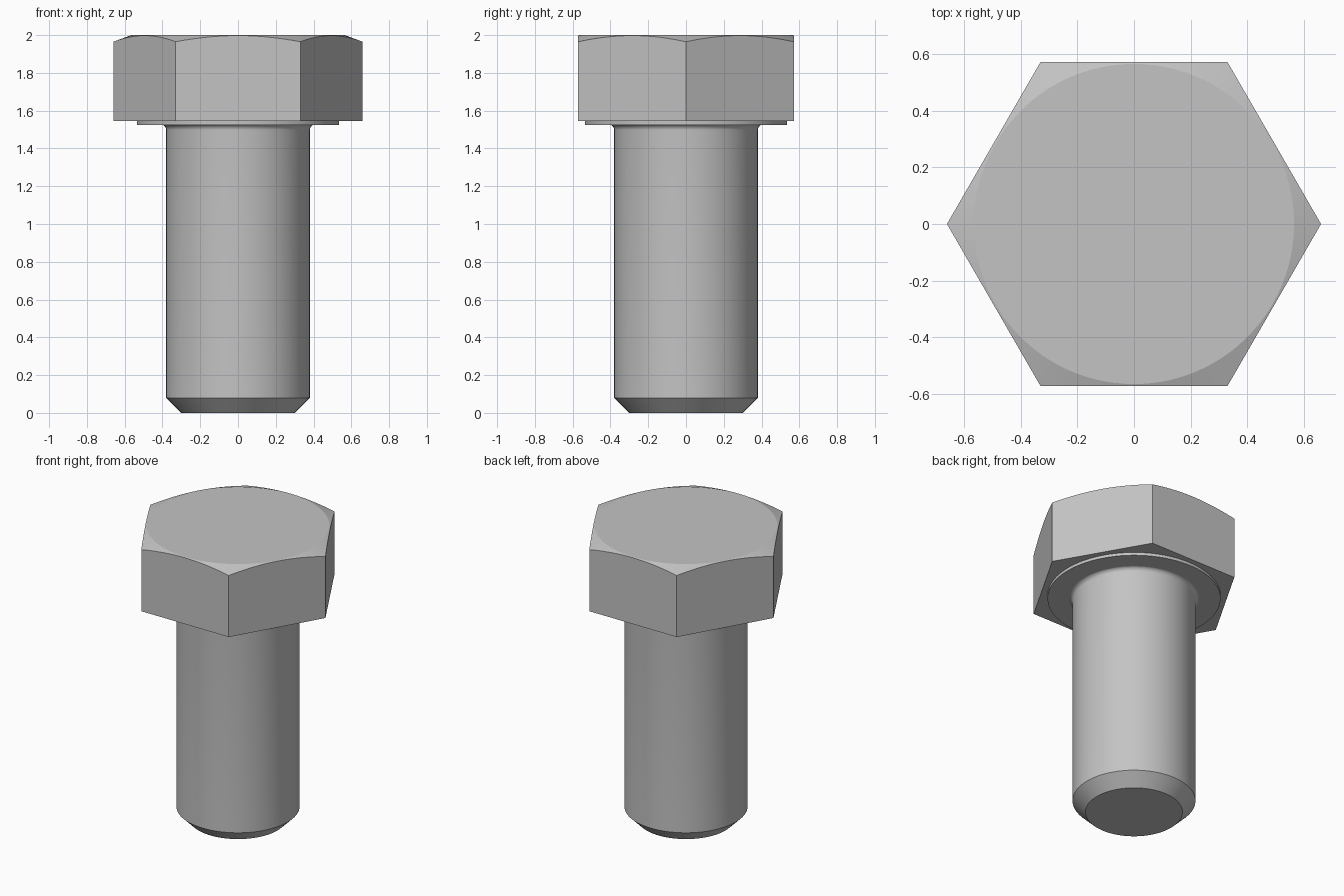
import bpy
import bmesh
import math

cube = bpy.data.objects.get("Cube")
if cube:
    bpy.data.objects.remove(cube, do_unlink=True)

steel = bpy.data.materials.new("plain steel grey")
steel.use_nodes = True
colour = (0.55, 0.55, 0.55, 1)
steel.diffuse_color = colour
steel.node_tree.nodes["Principled BSDF"].inputs["Base Color"].default_value = colour


def loft(name, rings):
    """Skin a stack of equal-length point rings, closed at both ends."""
    bm = bmesh.new()
    loops = [[bm.verts.new(p) for p in ring] for ring in rings]
    n = len(loops[0])
    for low, high in zip(loops, loops[1:]):
        for i in range(n):
            j = (i + 1) % n
            bm.faces.new((low[i], low[j], high[j], high[i]))
    bm.faces.new(loops[0][::-1])
    bm.faces.new(loops[-1])
    bmesh.ops.recalc_face_normals(bm, faces=bm.faces)
    mesh = bpy.data.meshes.new(name)
    bm.to_mesh(mesh)
    bm.free()
    mesh.materials.append(steel)
    obj = bpy.data.objects.new(name, mesh)
    bpy.context.collection.objects.link(obj)
    bpy.ops.object.select_all(action="DESELECT")
    obj.select_set(True)
    bpy.context.view_layer.objects.active = obj
    bpy.ops.object.shade_smooth_by_angle(angle=math.radians(16))
    return obj


def circle(radius, z, n=96):
    turns = [2 * math.pi * i / n for i in range(n)]
    return [(radius * math.cos(a), radius * math.sin(a), z) for a in turns]


# Shank with chamfered tip and a concave fillet under the head
profile = [(0.30, 0), (0.38, 0.08), (0.38, 1.497)]
fillet = 0.03
for k in range(1, 9):
    a = math.pi / 2 * k / 8
    profile.append((0.38 + fillet * (1 - math.cos(a)), 1.497 + fillet * math.sin(a)))
loft("shank", [circle(r, z) for r, z in profile])

# Thin round bearing face
loft("washer_face", [circle(0.535, 1.525), circle(0.535, 1.55)])

# Hexagonal head whose top corners are cut by a shallow cone
corner, top, crown = 0.66, 2.0, 0.565
slope = 0.035 / (corner - crown)
steps = 16
outline = []
for side in range(6):
    a, b = math.pi / 3 * side, math.pi / 3 * (side + 1)
    for k in range(steps):
        t = k / steps
        outline.append((corner * (math.cos(a) * (1 - t) + math.cos(b) * t),
                        corner * (math.sin(a) * (1 - t) + math.sin(b) * t)))
base = [(x, y, 1.545) for x, y in outline]
crest = [(x, y, top - slope * (math.hypot(x, y) - crown)) for x, y in outline]
flat = [(x * crown / math.hypot(x, y), y * crown / math.hypot(x, y), top) for x, y in outline]
loft("hex_head", [base, crest, flat])
